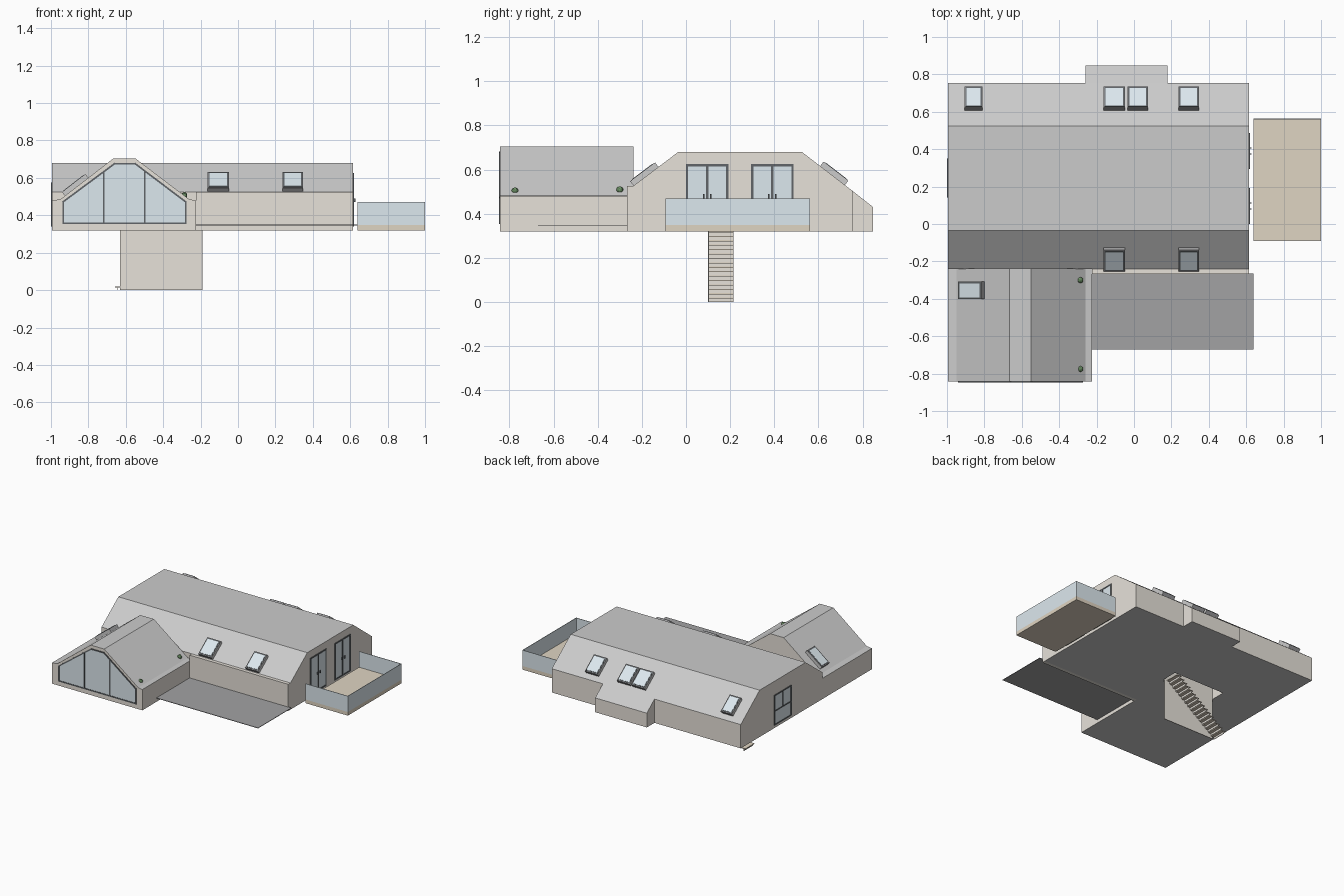
import bpy, bmesh
from mathutils import Vector

if "Cube" in bpy.data.objects:
    bpy.data.objects.remove(bpy.data.objects["Cube"])


def material(name, r, g, b):
    m = bpy.data.materials.new(name)
    m.diffuse_color = (r, g, b, 1)
    m.use_nodes = True
    m.node_tree.nodes["Principled BSDF"].inputs["Base Color"].default_value = m.diffuse_color
    return m


WALL = material("plaster", 0.80, 0.76, 0.70)
ROOF = material("roof", 0.83, 0.83, 0.81)
GLASS = material("glass", 0.72, 0.81, 0.86)
DARK = material("dark_frame", 0.12, 0.13, 0.14)
GREY = material("grey_metal", 0.36, 0.36, 0.37)
WOOD = material("wood", 0.74, 0.66, 0.54)
GREEN = material("leaf", 0.16, 0.30, 0.14)


def prism(name, polys, axis, a, b, mat, slope_mat=None):
    """Extrude (y,z) outlines along x, or (x,z) outlines along y."""
    bm = bmesh.new()
    for poly in polys:
        ends = []
        for t in (a, b):
            ends.append([bm.verts.new((t, u, z) if axis == 'x' else (u, t, z)) for u, z in poly])
        bm.faces.new(ends[0])
        bm.faces.new(ends[1][::-1])
        n = len(poly)
        for i in range(n):
            j = (i + 1) % n
            bm.faces.new((ends[0][i], ends[1][i], ends[1][j], ends[0][j]))
    bmesh.ops.recalc_face_normals(bm, faces=bm.faces)
    if slope_mat:
        for f in bm.faces:
            f.material_index = int(abs(f.normal.z) > 0.3)
    me = bpy.data.meshes.new(name)
    bm.to_mesh(me)
    bm.free()
    for m in (mat, slope_mat):
        if m:
            me.materials.append(m)
    ob = bpy.data.objects.new(name, me)
    bpy.context.collection.objects.link(ob)
    return ob


def rect(u0, u1, z0, z1):
    return [(u0, z0), (u1, z0), (u1, z1), (u0, z1)]


def box(name, x0, x1, y0, y1, z0, z1, mat):
    return prism(name, [rect(y0, y1, z0, z1)], 'x', x0, x1, mat)


def bar(p, q, w):
    """Outline of a straight strip of width w, ends lengthened by w/2."""
    p, q = Vector(p), Vector(q)
    d = (q - p).normalized() * (w / 2)
    n = Vector((-d.y, d.x))
    return [p - d - n, q + d - n, q + d + n, p - d + n]


def window(name, outline, lines, axis, wall, out, w=0.01):
    """Glass pane with a dark frame standing slightly proud of a wall."""
    prism(name + "_glass", [outline], axis, wall, wall + 0.002 * out, GLASS)
    edges = list(zip(outline, outline[1:] + outline[:1])) + lines
    prism(name + "_frame", [bar(p, q, w) for p, q in edges], axis, wall, wall + 0.005 * out, DARK)


def skylight(name, lo, hi, axis, a, b, t=0.025):
    """Raised roof window lying on the slope line lo-hi."""
    lo, hi = Vector(lo), Vector(hi)
    d = (hi - lo).normalized()
    n = Vector((-d.y, d.x))
    n = n if n.y > 0 else -n

    def quad(h0, h1, inset):
        p, q = lo + d * inset, hi - d * inset
        return [p + n * h0, q + n * h0, q + n * h1, p + n * h1]
    prism(name + "_frame", [quad(-0.004, t, 0)], axis, a, b, GREY)
    prism(name + "_rim", [quad(t, t + 0.001, 0.004)], axis, a + 0.001, b - 0.001, DARK)
    prism(name + "_glass", [quad(t, t + 0.003, 0.012)], axis, a + 0.008, b - 0.008, GLASS)
    for k, (s, e) in enumerate(((a - 0.002, a), (b, b + 0.002))):
        prism(f"{name}_cheek_{k}", [quad(-0.004, t, 0)], axis, s, e, ROOF)


# Main block, front ledge wall and rear extension
main = prism("main_block", [[(-0.24, 0.32), (-0.24, 0.525), (-0.035, 0.68), (0.525, 0.68),
                             (0.755, 0.503), (0.755, 0.32)]], 'x', -0.995, 0.615, WALL, ROOF)
box("front_wall", -0.225, 0.615, -0.267, -0.24, 0.32, 0.525, WALL)
prism("rear_extension", [[(0.755, 0.32), (0.755, 0.503), (0.848, 0.43), (0.848, 0.32)]],
      'x', -0.26, 0.18, WALL, ROOF)

# Stairwell opening in the floor
cut = box("stairwell_cutter", -0.63, -0.19, 0.105, 0.22, 0.2, 0.6, WALL)
cut.hide_render = True
cut.hide_set(True)
mod = main.modifiers.new("stairwell", 'BOOLEAN')
mod.object = cut
mod.operation = 'DIFFERENCE'
mod.solver = 'EXACT'

# Front wing with its glazed gable
prism("front_wing", [[(-0.995, 0.32), (-0.995, 0.48), (-0.95, 0.485), (-0.665, 0.705), (-0.55, 0.705),
                      (-0.26, 0.485), (-0.225, 0.48), (-0.225, 0.32)]], 'y', -0.843, -0.238, WALL, ROOF)
window("gable_window", [(-0.935, 0.358), (-0.935, 0.472), (-0.66, 0.676), (-0.55, 0.676),
                        (-0.28, 0.472), (-0.28, 0.358)],
       [((x, 0.36), (x, z)) for x, z in ((-0.718, 0.63), (-0.499, 0.635))], 'y', -0.843, -1, 0.009)

# Balcony doors on the right end, with handles
for i, y in enumerate((0.0, 0.295)):
    y0, y1, ym = y + 0.005, y + 0.187, y + 0.096
    window(f"balcony_door_{i}", rect(y0, y1, 0.345, 0.62), [((ym, 0.35), (ym, 0.615))], 'x', 0.615, 1)
    for s in (-1, 1):
        box(f"door_handle_{i}_{s}", 0.62, 0.628, ym + s * 0.016 - 0.003, ym + s * 0.016 + 0.003,
            0.47, 0.49, DARK)

# Left end window with a transom
window("left_window", rect(0.145, 0.345, 0.345, 0.57),
       [((0.145, 0.45), (0.345, 0.45)), ((0.245, 0.45), (0.245, 0.57))], 'x', -0.995, -1, 0.009)

# Skylights
for i, (a, b) in enumerate(((-0.903, -0.812), (-0.16, -0.05), (-0.032, 0.073), (0.24, 0.345))):
    skylight(f"rear_skylight_{i}", (0.72, 0.53), (0.608, 0.616), 'x', a, b)
for i, (a, b) in enumerate(((-0.16, -0.05), (0.24, 0.345))):
    skylight(f"front_skylight_{i}", (-0.238, 0.527), (-0.125, 0.612), 'x', a, b)
skylight("wing_skylight", (-0.925, 0.504), (-0.8, 0.601), 'y', -0.4, -0.31)

# Low flat roof between the wing and the right end
box("flat_roof", -0.225, 0.64, -0.67, -0.265, 0.346, 0.35, GREY)

# Balcony with glass balustrade on three sides
box("balcony_floor", 0.64, 1.0, -0.092, 0.563, 0.32, 0.348, WOOD)
box("balustrade_front", 0.64, 1.0, -0.092, -0.088, 0.348, 0.47, GLASS)
box("balustrade_rear", 0.64, 1.0, 0.559, 0.563, 0.348, 0.47, GLASS)
box("balustrade_side", 0.996, 1.0, -0.088, 0.559, 0.348, 0.47, GLASS)

# Stair flight and its side wall
box("stair_wall", -0.63, -0.19, 0.1, 0.105, 0.0, 0.32, WALL)
N = 16
run, rise = 0.43 / N, 0.32 / N
for i in range(N):
    x, z = -0.645 + i * run, (i + 1) * rise
    box(f"stair_tread_{i}", x - 0.012, x + run, 0.105, 0.215, z - 0.005, z, WOOD)
    box(f"stair_riser_{i}", x, x + 0.004, 0.105, 0.215, z - rise, z - 0.005, WALL)

# Plant tops poking through the wing roof
for i, (y, z) in enumerate(((-0.3, 0.508), (-0.775, 0.503))):
    bpy.ops.mesh.primitive_ico_sphere_add(subdivisions=2, radius=0.016, location=(-0.287, y, z))
    ob = bpy.context.object
    ob.name = f"plant_{i}"
    ob.data.materials.append(GREEN)
